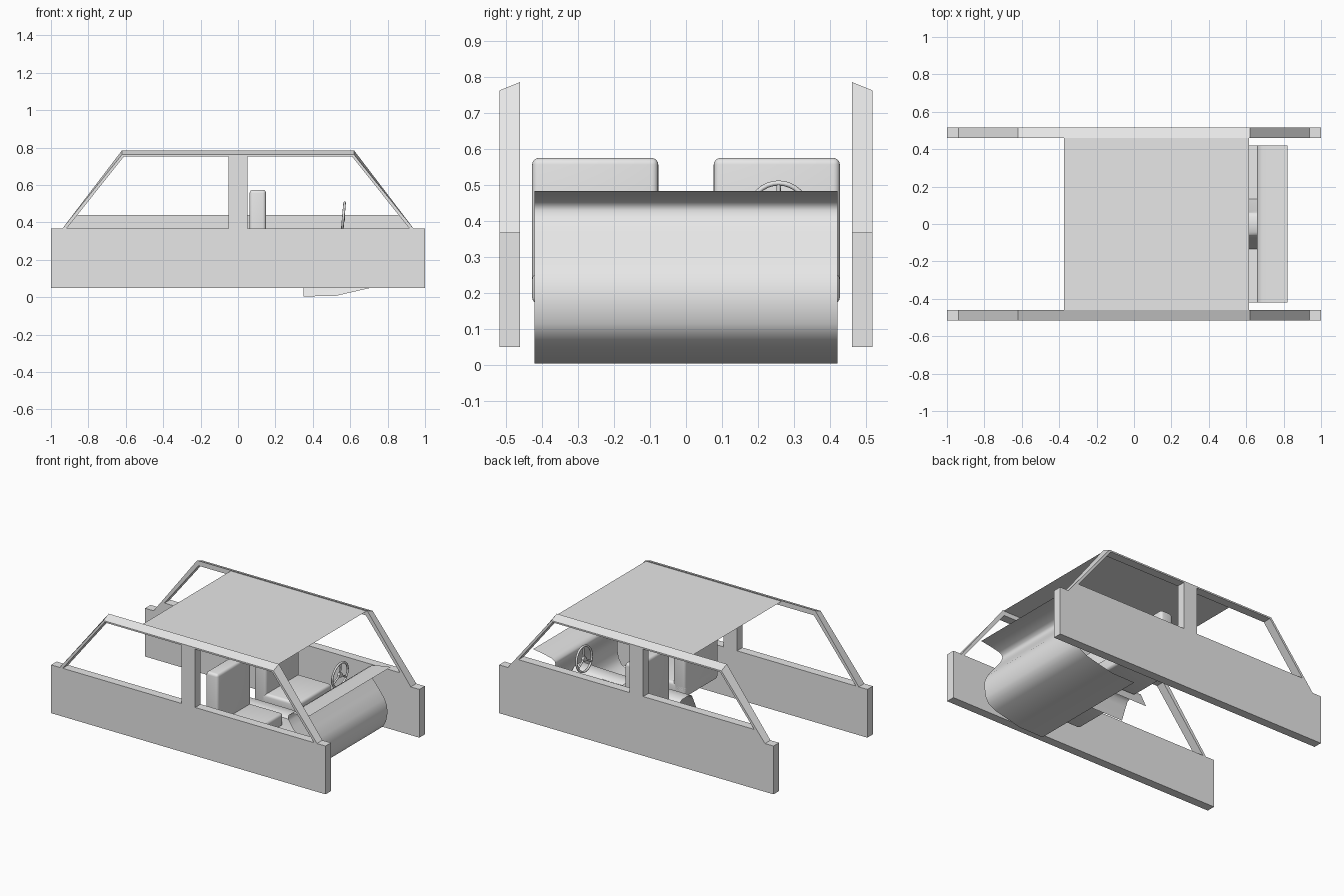
import bpy, bmesh, math
from mathutils import Vector

cube = bpy.data.objects.get("Cube")
if cube:
    bpy.data.objects.remove(cube, do_unlink=True)

# One plain grey for everything
grey = bpy.data.materials.new("light grey")
grey.use_nodes = True
grey.diffuse_color = (0.8, 0.8, 0.8, 1)
grey.node_tree.nodes["Principled BSDF"].inputs["Base Color"].default_value = (0.8, 0.8, 0.8, 1)


def finish(name, bm, smooth=None, solid=True):
    if solid:
        bmesh.ops.recalc_face_normals(bm, faces=bm.faces[:])
    mesh = bpy.data.meshes.new(name)
    bm.to_mesh(mesh)
    bm.free()
    mesh.materials.append(grey)
    obj = bpy.data.objects.new(name, mesh)
    bpy.context.collection.objects.link(obj)
    if smooth:
        bpy.ops.object.select_all(action='DESELECT')
        obj.select_set(True)
        bpy.context.view_layer.objects.active = obj
        bpy.ops.object.shade_smooth_by_angle(angle=math.radians(smooth))
    return obj


def loft(name, rings, closed=True, caps=True, smooth=None):
    """Skin a row of equal-length point rings."""
    bm = bmesh.new()
    rows = [[bm.verts.new(p) for p in ring] for ring in rings]
    n = len(rows[0])
    for a, b in zip(rows, rows[1:]):
        for i in range(n if closed else n - 1):
            j = (i + 1) % n
            bm.faces.new((a[i], a[j], b[j], b[i]))
    if caps:
        bm.faces.new(rows[0])
        bm.faces.new(rows[-1])
    return finish(name, bm, smooth, solid=caps)


def prism(name, profile, y0, y1):
    """Extrude an xz outline along y."""
    return loft(name, [[(x, y, z) for x, z in profile] for y in (y0, y1)])


def box(name, x0, x1, y0, y1, z0, z1, bevel=0.0):
    bm = bmesh.new()
    bmesh.ops.create_cube(bm, size=1)
    for v in bm.verts:
        v.co = Vector(((x0 + x1) / 2 + v.co.x * (x1 - x0),
                       (y0 + y1) / 2 + v.co.y * (y1 - y0),
                       (z0 + z1) / 2 + v.co.z * (z1 - z0)))
    if bevel:
        bmesh.ops.bevel(bm, geom=bm.edges[:], offset=bevel, segments=4,
                        profile=0.5, affect='EDGES')
    return finish(name, bm, 40 if bevel else None)


IN, OUT = 0.46, 0.517
for side, s in (("right", -1), ("left", 1)):
    # Lower body panels, split at the middle
    for end, x0, x1 in (("rear", -1, 0), ("front", 0, 1)):
        box(f"{side}_{end}_panel", x0, x1, *sorted((s * IN, s * OUT)), 0.05, 0.368)
    # Window frame: sloping pillars joined by the roof rail
    rings = []
    for xt, zo, zi, xb, zb in ((-0.94, 0.365, 0.365, -0.918, 0.365),
                               (-0.62, 0.762, 0.785, -0.61, 0.752),
                               (0.62, 0.762, 0.785, 0.61, 0.752),
                               (0.94, 0.365, 0.365, 0.918, 0.365)):
        rings.append([(xt, s * OUT, zo), (xt, s * IN, zi),
                      (xb, s * IN, zb), (xb, s * OUT, zb)])
    loft(f"{side}_window_frame", rings)
    # Middle pillar
    box(f"{side}_middle_pillar", -0.05, 0.05, *sorted((s * IN, s * OUT)), 0.365, 0.755)
    # Seat cushion and backrest
    ya, yb = sorted((s * 0.077, s * 0.427))
    box(f"{side}_seat_cushion", 0.062, 0.385, ya, yb, 0.17, 0.255, 0.018)
    box(f"{side}_seat_back", 0.062, 0.15, ya, yb, 0.175, 0.574, 0.018)

# Raised sill on one side only
prism("left_window_sill", [(-0.93, 0.366), (0.93, 0.366), (0.875, 0.44), (-0.875, 0.44)], IN, OUT)

# Thin roof sheet
loft("roof", [[(x, -IN, 0.781), (x, IN, 0.781)] for x in (-0.375, 0.615)],
     closed=False, caps=False)

# Dashboard, bulkhead and footwell as one bent sheet
dash = [(0.82, 0.483), (0.75, 0.472), (0.685, 0.458), (0.663, 0.445), (0.658, 0.428),
        (0.666, 0.405), (0.69, 0.37), (0.735, 0.315), (0.775, 0.262), (0.793, 0.22),
        (0.795, 0.17), (0.785, 0.115), (0.762, 0.075), (0.71, 0.05), (0.62, 0.028),
        (0.52, 0.006), (0.35, 0.004)]
loft("dashboard_sheet", [[(x, -0.42, z), (x, 0.42, z)] for x, z in dash],
     closed=False, caps=False, smooth=50)

# Open-bottomed centre tunnel between the seats
rings = []
for x, top, low, w in ((0.0, 0.225, 0.11, 0.11), (0.35, 0.225, 0.11, 0.11),
                       (0.351, 0.225, 0.004, 0.14), (0.52, 0.225, 0.006, 0.14),
                       (0.71, 0.23, 0.05, 0.13), (0.785, 0.235, 0.12, 0.12)):
    half = [(w, low), (0.075, low + (top - low) * 0.65), (0.06, top - 0.012), (0.04, top)]
    rings.append([(x, -y, z) for y, z in half] + [(x, y, z) for y, z in reversed(half)])
loft("centre_tunnel", rings, closed=False, caps=False, smooth=40)

# Steering wheel: rim, hub and three spokes in a slightly tilted plane
C, R, TILT = Vector((0.563, 0.257, 0.425)), 0.08, math.radians(5)


def on_wheel(a, r, off=0.0):
    """Point at angle a from the top, radius r, shifted off along the axle."""
    up = r * math.cos(a)
    return C + Vector((up * math.sin(TILT) + off, r * math.sin(a), up * math.cos(TILT)))


def tube(name, centres, radius, cyclic=False):
    curve = bpy.data.curves.new(name, 'CURVE')
    curve.dimensions = '3D'
    curve.bevel_depth = radius
    curve.bevel_resolution = 2
    curve.use_fill_caps = True
    sp = curve.splines.new('POLY')
    sp.points.add(len(centres) - 1)
    for p, c in zip(sp.points, centres):
        p.co = (*c, 1)
    sp.use_cyclic_u = cyclic
    curve.materials.append(grey)
    obj = bpy.data.objects.new(name, curve)
    bpy.context.collection.objects.link(obj)


tube("steering_wheel_rim", [on_wheel(math.tau * i / 32, R) for i in range(32)], 0.007, True)
for i in range(3):
    a = math.tau * i / 3
    tube(f"steering_wheel_spoke_{i + 1}", [on_wheel(a, 0), on_wheel(a, R)], 0.006)
tube("steering_wheel_hub", [on_wheel(0, 0, -0.008), on_wheel(0, 0, 0.008)], 0.016)
